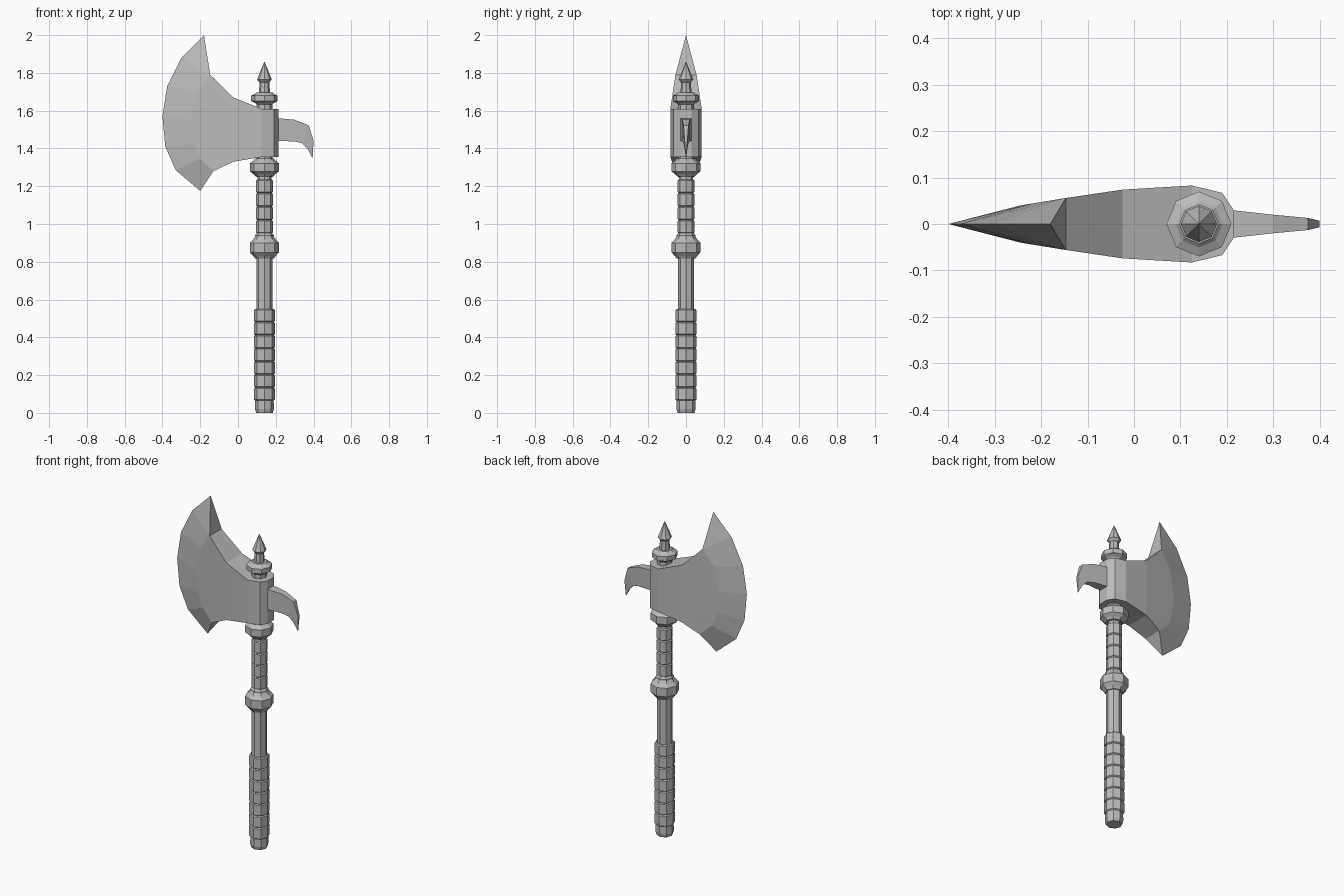
import bpy, bmesh, math

cube = bpy.data.objects.get("Cube")
if cube:
    bpy.data.objects.remove(cube, do_unlink=True)

steel = bpy.data.materials.new("grey_steel")
steel.use_nodes = True
GREY = (0.5, 0.5, 0.5, 1)
steel.diffuse_color = GREY
steel.node_tree.nodes["Principled BSDF"].inputs["Base Color"].default_value = GREY

SHAFT_X = 0.14
SIDES = 8


def finish(name, bm):
    bmesh.ops.remove_doubles(bm, verts=bm.verts, dist=1e-5)
    bmesh.ops.recalc_face_normals(bm, faces=bm.faces)
    mesh = bpy.data.meshes.new(name)
    bm.to_mesh(mesh)
    bm.free()
    mesh.materials.append(steel)
    obj = bpy.data.objects.new(name, mesh)
    bpy.context.collection.objects.link(obj)
    return obj


def lathe(name, profile):
    """Turn a (radius, z) profile into an eight-sided solid around the shaft."""
    bm = bmesh.new()
    rings = []
    for r, z in profile:
        rings.append([bm.verts.new((SHAFT_X + r * math.cos(math.tau * i / SIDES),
                                    r * math.sin(math.tau * i / SIDES), z))
                      for i in range(SIDES)])
    for a, b in zip(rings, rings[1:]):
        for i in range(SIDES):
            j = (i + 1) % SIDES
            bm.faces.new((a[i], a[j], b[j], b[i]))
    bm.faces.new(rings[0])
    bm.faces.new(rings[-1])
    return finish(name, bm)


def wrapped(r, bottom, top, count, depth=0.006, gap=0.005):
    """Profile of stacked bands with a thin groove between each."""
    step = (top - bottom) / count
    points = []
    for i in range(count):
        z = bottom + i * step
        points += [(r - depth, z), (r, z + gap), (r, z + step - gap), (r - depth, z + step)]
    return points


def mirrored_solid(name, points, faces, rim):
    """Build one side from (x, y, z) points, mirror it in y and join along the rim."""
    bm = bmesh.new()
    sides = [{k: bm.verts.new((x, s * y, z)) for k, (x, y, z) in points.items()}
             for s in (-1, 1)]
    for side in sides:
        for face in faces:
            bm.faces.new([side[k] for k in face])
    bmesh.ops.remove_doubles(bm, verts=[], dist=1e-5)
    for a, b in zip(rim, rim[1:] + rim[:1]):
        flat_a, flat_b = points[a][1] == 0, points[b][1] == 0
        if flat_a and flat_b:
            continue
        loop = [sides[0][a], sides[0][b]]
        if not flat_b:
            loop.append(sides[1][b])
        if not flat_a:
            loop.append(sides[1][a])
        bm.faces.new(loop)
    return finish(name, bm)


# Handle: grip, shaft and the upper wrap
lathe("grip", [(0.044, 0), (0.05, 0.02)] + wrapped(0.055, 0.065, 0.55, 7))
lathe("lower_shaft", [(0.043, 0.54), (0.043, 0.83)])
lathe("upper_wrap", [(0.036, 0.93)] + wrapped(0.044, 0.95, 1.235, 4) + [(0.036, 1.26)])
lathe("upper_shaft", [(0.042, 1.25), (0.042, 1.66)])

# Collars
for name, r, neck, z, h in (("middle_collar", 0.077, 0.05, 0.875, 0.036),
                            ("head_collar", 0.077, 0.048, 1.3, 0.03),
                            ("top_collar", 0.07, 0.042, 1.665, 0.02)):
    lathe(name, [(neck, z - h * 1.6), (neck * 1.2, z - h * 1.2), (r, z - h * 0.7),
                 (r, z + h * 0.7), (neck * 1.2, z + h * 1.2), (neck, z + h * 1.6)])
lathe("neck_rings", [(0.038, 0.92), (0.05, 0.925), (0.05, 0.94), (0.038, 0.955)])

# Finial on top
lathe("finial", [(0.03, 1.68), (0.026, 1.75), (0.039, 1.765), (0.0005, 1.86)])

# Axe head: cutting edge, bevel line, cheek and the eye around the shaft
edge = [(-0.18, 2.0), (-0.3, 1.88), (-0.375, 1.73), (-0.4, 1.57),
        (-0.385, 1.41), (-0.33, 1.285), (-0.2, 1.175)]
bevel = [(-0.147, 0.056, 1.79), (-0.215, 0.045, 1.7), (-0.245, 0.04, 1.555),
         (-0.235, 0.041, 1.43), (-0.2, 0.046, 1.345), (-0.13, 0.057, 1.28)]
cheek = [(-0.025, 0.074, 1.67, 1.33), (0.125, 0.083, 1.61, 1.355),
         (0.19, 0.067, 1.61, 1.355), (0.215, 0.03, 1.61, 1.355)]
pts = {f"e{i}": (x, 0, z) for i, (x, z) in enumerate(edge)}
pts.update({f"b{i}": p for i, p in enumerate(bevel)})
for i, (x, y, top, low) in enumerate(cheek):
    pts[f"t{i}"] = (x, y, top)
    pts[f"l{i}"] = (x, y, low)
faces = [("b0", "e0", "e1")]
faces += [(f"b{i}", f"e{i + 1}", f"e{i + 2}", f"b{i + 1}") for i in range(5)]
faces += [("t0", "b0", "b1"), ("t0", "b1", "b2"), ("t0", "b2", "b3", "l0"),
          ("l0", "b3", "b4"), ("l0", "b4", "b5")]
faces += [(f"t{i}", f"t{i + 1}", f"l{i + 1}", f"l{i}") for i in range(3)]
rim = ["e0", "b0", "t0", "t1", "t2", "t3", "l3", "l2", "l1", "l0", "b5"]
rim += [f"e{i}" for i in range(6, 0, -1)]
mirrored_solid("axe_head", pts, faces, rim)

# Curved spike behind the head: x, half width and z for the upper and lower line
upper = [(0.21, 0.03, 1.56), (0.3, 0.02, 1.552), (0.375, 0.013, 1.522), (0.4, 0.007, 1.44)]
lower = [(0.21, 0.03, 1.44), (0.3, 0.02, 1.437), (0.34, 0.013, 1.427), (0.37, 0.007, 1.395)]
pts = {f"u{i}": p for i, p in enumerate(upper)}
pts.update({f"d{i}": p for i, p in enumerate(lower)})
pts["tip"] = (0.395, 0, 1.345)
faces = [(f"u{i}", f"u{i + 1}", f"d{i + 1}", f"d{i}") for i in range(3)]
faces.append(("u3", "tip", "d3"))
mirrored_solid("back_spike", pts, faces,
               ["u0", "u1", "u2", "u3", "tip", "d3", "d2", "d1", "d0"])
